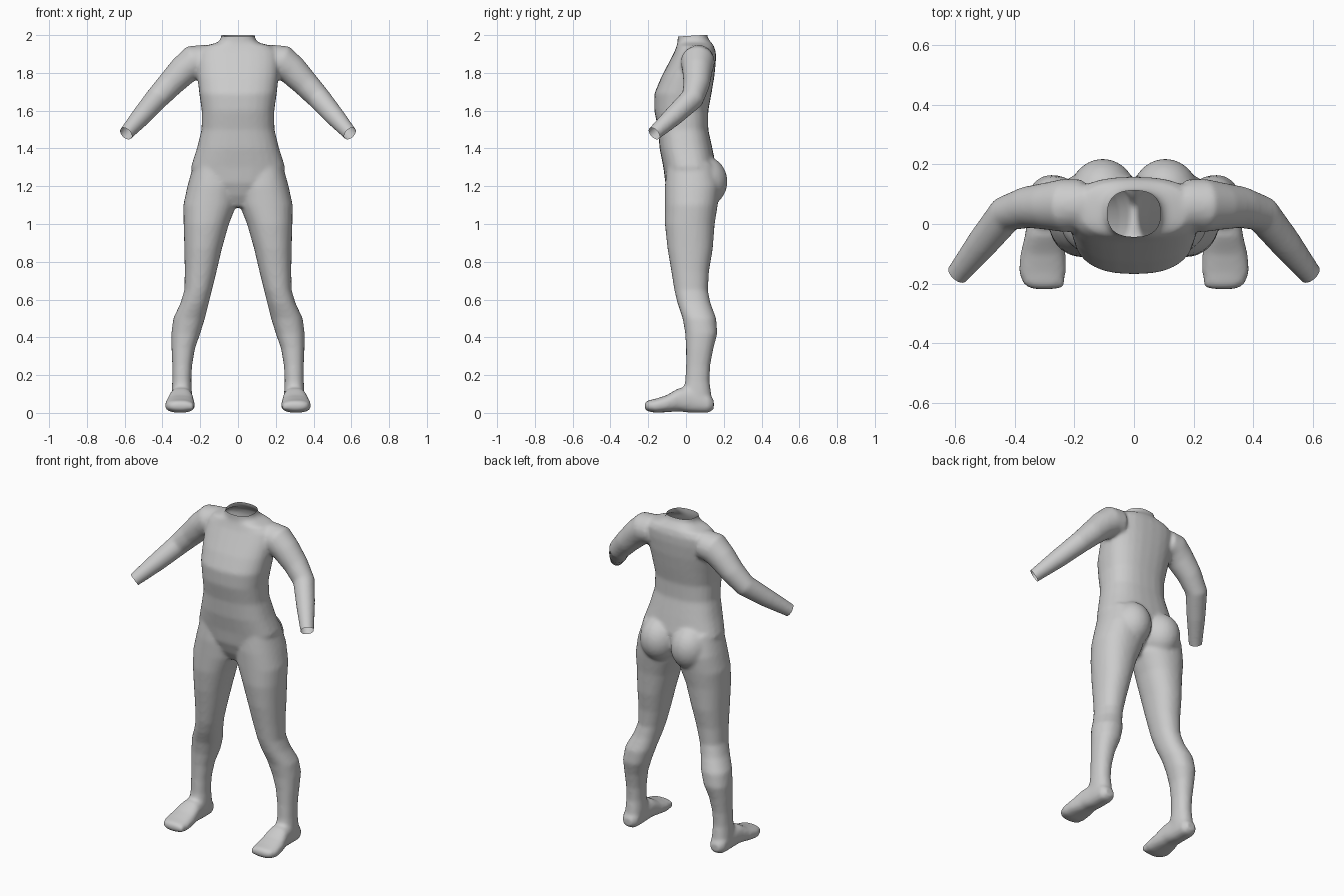
import bpy, bmesh, math
from mathutils import Vector, Matrix

if "Cube" in bpy.data.objects:
    bpy.data.objects.remove(bpy.data.objects["Cube"])

SEG = 28
bm = bmesh.new()


def ring(c, u, v, n=2.0):
    """Superellipse ring around c with half-axes u and v."""
    pts = []
    for i in range(SEG):
        a = 2 * math.pi * i / SEG
        ca, sa = math.cos(a), math.sin(a)
        pts.append(c + u * math.copysign(abs(ca) ** (2 / n), ca)
                   + v * math.copysign(abs(sa) ** (2 / n), sa))
    return pts


def loft(rings):
    """Closed skin through a list of rings."""
    vs = [[bm.verts.new(p) for p in r] for r in rings]
    faces = [bm.faces.new(vs[0]), bm.faces.new(vs[-1])]
    for a, b in zip(vs, vs[1:]):
        for i in range(SEG):
            j = (i + 1) % SEG
            faces.append(bm.faces.new((a[i], a[j], b[j], b[i])))
    bmesh.ops.recalc_face_normals(bm, faces=faces)


def column(rows, side=1, n=2.2):
    """Loft of level rings: z, x min, x max, y front, y back."""
    loft([ring(Vector((side * (x0 + x1) / 2, (y0 + y1) / 2, z)),
               Vector(((x1 - x0) / 2, 0, 0)), Vector((0, (y1 - y0) / 2, 0)), n)
          for z, x0, x1, y0, y1 in rows])


def ellipsoid(c, r):
    m = Matrix.Translation(c) @ Matrix.Diagonal((*r, 1))
    bmesh.ops.create_uvsphere(bm, u_segments=24, v_segments=14, radius=1, matrix=m)


# torso and neck: z, half width, front, back
torso = [(1.09, .04, -.05, .06), (1.15, .13, -.085, .11), (1.22, .22, -.11, .15),
         (1.30, .25, -.12, .16), (1.40, .218, -.14, .14), (1.50, .193, -.148, .118),
         (1.60, .192, -.168, .118), (1.69, .205, -.168, .135), (1.78, .215, -.13, .15),
         (1.86, .22, -.088, .158), (1.91, .215, -.062, .158), (1.942, .18, -.05, .148),
         (1.96, .11, -.045, .135), (1.98, .09, -.044, .118), (2.04, .087, -.042, .105)]
column([(z, -w, w, f, b) for z, w, f, b in torso], n=2.5)

# leg: z, inner x, outer x, front, back
leg = [(1.32, .03, .235, -.10, .15), (1.20, .0, .268, -.112, .18), (1.10, .008, .29, -.112, .168),
       (1.0, .048, .288, -.112, .152), (.87, .085, .284, -.098, .142), (.75, .113, .282, -.078, .122),
       (.65, .138, .284, -.062, .116), (.58, .155, .305, -.045, .13), (.50, .175, .343, -.018, .16),
       (.42, .20, .353, -.004, .166), (.34, .228, .352, .0, .145), (.25, .243, .348, .0, .128),
       (.17, .247, .348, -.004, .124), (.10, .243, .352, -.02, .134), (.03, .25, .35, -.0, .138)]
# foot: y, centre x, half width, bottom, top
foot = [(.147, .30, .03, .02, .07), (.12, .30, .05, .0, .10), (.03, .30, .056, .0, .14),
        (-.04, .302, .065, .008, .13), (-.10, .306, .076, .004, .095),
        (-.16, .308, .08, .0, .075), (-.20, .306, .068, .008, .066), (-.219, .30, .045, .018, .055)]
# arm: centre and radius
arm = [((.17, .065, 1.865), .085), ((.235, .062, 1.858), .09), ((.29, .06, 1.812), .08),
       ((.36, .056, 1.74), .07), ((.43, .034, 1.665), .062), ((.51, -.065, 1.572), .053),
       ((.59, -.165, 1.482), .039), ((.62, -.2, 1.448), .037)]

for s in (-1, 1):
    column(leg, s)
    loft([ring(Vector((s * x, y, (z0 + z1) / 2)), Vector((w, 0, 0)),
               Vector((0, 0, (z1 - z0) / 2)), 2.5) for y, x, w, z0, z1 in foot])
    # toes
    for i in range(5):
        ellipsoid((s * (.248 + .027 * i), -.192 + .008 * i, .035), (.016, .026, .024))
    # buttock
    ellipsoid((s * .105, .095, 1.225), (.115, .125, .135))
    # arm swept along its path
    pts = [Vector((s * p[0], p[1], p[2])) for p, r in arm]
    rings = []
    for i, (p, (_, r)) in enumerate(zip(pts, arm)):
        t = (pts[min(i + 1, len(pts) - 1)] - pts[max(i - 1, 0)]).normalized()
        u = t.cross(Vector((0, 1, .3))).normalized()
        rings.append(ring(p, u * r, t.cross(u) * r))
    loft(rings)

# fuse all parts into one skin
mesh = bpy.data.meshes.new("body")
bm.to_mesh(mesh)
bm.free()
body = bpy.data.objects.new("body", mesh)
bpy.context.collection.objects.link(body)
fuse = body.modifiers.new("fuse", 'REMESH')
fuse.mode = 'VOXEL'
fuse.voxel_size = .0105
soft = body.modifiers.new("soften", 'SMOOTH')
soft.factor, soft.iterations = .5, 7
skin = bpy.data.meshes.new_from_object(
    body.evaluated_get(bpy.context.evaluated_depsgraph_get()))
body.modifiers.clear()
body.data = skin

# open the neck and the wrists
bm = bmesh.new()
bm.from_mesh(skin)
cuts = [(Vector((0, 0, 1.995)), Vector((0, -.06, 1)), lambda c: c.z > 1.9)]
for s in (-1, 1):
    cuts.append((Vector((s * .592, -.168, 1.478)), Vector((s * .55, -.62, -.56)),
                 lambda c, s=s: c.x * s > .45 and c.z > 1.3))
for co, no, near in cuts:
    bmesh.ops.bisect_plane(bm, geom=bm.verts[:] + bm.edges[:] + bm.faces[:],
                           plane_co=co, plane_no=no)
    gone = [f for f in bm.faces if near(f.calc_center_median())
            and (f.calc_center_median() - co).dot(no) > 1e-5]
    bmesh.ops.delete(bm, geom=gone, context='FACES')
bm.to_mesh(skin)
bm.free()

for p in skin.polygons:
    p.use_smooth = True
